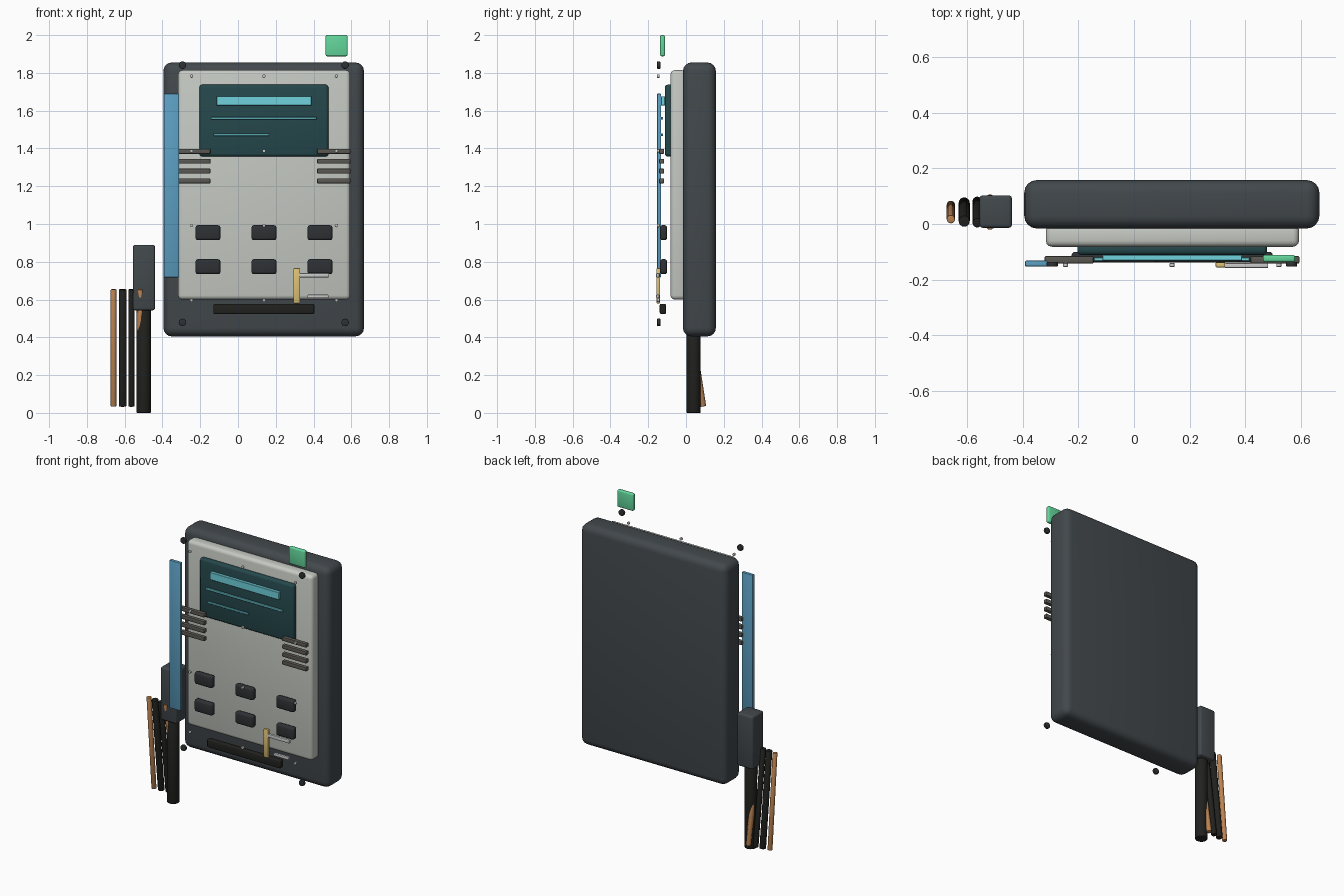
import bpy
import bmesh
from math import radians
from mathutils import Vector

cube = bpy.data.objects.get("Cube")
if cube:
    bpy.data.objects.remove(cube, do_unlink=True)


def material(name, hex_code):
    def linear(c):
        return c / 12.92 if c <= 0.04045 else ((c + 0.055) / 1.055) ** 2.4
    rgb = [linear(b / 255) for b in bytes.fromhex(hex_code)]
    mat = bpy.data.materials.new(name)
    mat.use_nodes = True
    mat.diffuse_color = (*rgb, 1)
    shader = mat.node_tree.nodes["Principled BSDF"]
    shader.inputs["Base Color"].default_value = (*rgb, 1)
    shader.inputs["Roughness"].default_value = 0.6
    return mat


CASE = material("case_grey", "42484c")
PANEL = material("panel_grey", "c6cac3")
GLASS = material("screen_teal", "25484c")
CYAN = material("display_cyan", "70d2de")
BLUE = material("strip_blue", "5c9fc2")
GREEN = material("tab_green", "63d69b")
BRASS = material("brass", "dcc074")
SILVER = material("silver", "d6d9d6")
COPPER = material("copper", "bd8452")
BLACK = material("rubber_black", "21211f")
KEY = material("key_dark", "2e3134")
VENT = material("vent_grey", "5a5852")


def finish(name, bm, mat):
    mesh = bpy.data.meshes.new(name)
    bm.to_mesh(mesh)
    bm.free()
    mesh.materials.append(mat)
    obj = bpy.data.objects.new(name, mesh)
    bpy.context.collection.objects.link(obj)
    bpy.ops.object.select_all(action="DESELECT")
    obj.select_set(True)
    bpy.context.view_layer.objects.active = obj
    bpy.ops.object.shade_smooth_by_angle(angle=radians(35))
    return obj


def box(name, x, y, z, mat, bevel=0.003, segments=3):
    """Rounded block spanning the given (low, high) ranges."""
    bm = bmesh.new()
    bmesh.ops.create_cube(bm, size=1)
    for v in bm.verts:
        v.co = [lo + (hi - lo) * (c + 0.5) for c, (lo, hi) in zip(v.co, (x, y, z))]
    bmesh.ops.bevel(bm, geom=bm.edges[:], offset=bevel, segments=segments,
                    profile=0.5, affect="EDGES")
    return finish(name, bm, mat)


def rod(name, start, end, radius, mat, sides=20, bevel=0.003):
    """Cylinder running between two points, with softened rims."""
    start, end = Vector(start), Vector(end)
    axis = end - start
    bm = bmesh.new()
    bmesh.ops.create_cone(bm, cap_ends=True, segments=sides, radius1=radius,
                          radius2=radius, depth=axis.length)
    rims = [e for e in bm.edges if any(len(f.verts) > 4 for f in e.link_faces)]
    bmesh.ops.bevel(bm, geom=rims, offset=bevel, segments=2, profile=0.5, affect="EDGES")
    turn = axis.to_track_quat("Z", "Y").to_matrix().to_4x4()
    turn.translation = (start + end) / 2
    bm.transform(turn)
    return finish(name, bm, mat)


# Body, front panel and screen
box("housing", (-0.395, 0.667), (-0.016, 0.158), (0.405, 1.855), CASE, 0.045, 4)
box("front_panel", (-0.317, 0.594), (-0.082, 0.0), (0.6, 1.814), PANEL, 0.022)
box("screen", (-0.204, 0.479), (-0.112, -0.07), (1.357, 1.738), GLASS, 0.016)

# Display readout
box("readout_bar", (-0.113, 0.389), (-0.132, -0.111), (1.627, 1.676), CYAN, 0.002, 1)
box("readout_line_long", (-0.144, 0.415), (-0.133, -0.121), (1.553, 1.567), CYAN, 0.002, 1)
box("readout_line_short", (-0.129, 0.165), (-0.133, -0.121), (1.467, 1.479), CYAN, 0.002, 1)

# Side vents
for side, x in (("right", (-0.322, -0.146)), ("left", (0.419, 0.595))):
    for i in range(4):
        z = 1.384 - i * 0.052
        box(f"vent_{side}_{i + 1}", x, (-0.142, -0.116), (z - 0.013, z + 0.013), VENT, 0.004, 2)

# Keypad
for row, z in enumerate((0.954, 0.774)):
    for col in range(3):
        x = -0.159 + col * 0.2965
        box(f"button_{row + 1}_{col + 1}", (x - 0.066, x + 0.066), (-0.138, -0.1),
            (z - 0.04, z + 0.04), KEY, 0.014)

# Lower grip, edge strip and top tab
box("lower_slot", (-0.13, 0.404), (-0.139, -0.106), (0.524, 0.577), BLACK, 0.007)
box("edge_strip", (-0.392, -0.312), (-0.153, -0.132), (0.718, 1.69), BLUE, 0.004, 2)
box("top_tab", (0.464, 0.58), (-0.137, -0.111), (1.888, 2.0), GREEN, 0.008)

# Brass bracket with two silver pins
box("bracket_post", (0.294, 0.328), (-0.156, -0.138), (0.58, 0.766), BRASS, 0.003, 2)
box("bracket_pin_upper", (0.326, 0.483), (-0.158, -0.141), (0.718, 0.74), SILVER, 0.003, 2)
box("bracket_pin_lower", (0.368, 0.479), (-0.158, -0.141), (0.608, 0.626), SILVER, 0.003, 2)

# Corner screws
for i, x in enumerate((-0.294, 0.567)):
    for j, z in enumerate((0.479, 1.841)):
        rod(f"screw_{i + 1}_{j + 1}", (x, -0.153, z), (x, -0.136, z), 0.02, KEY, 16)

# Grid of small studs
for i in range(3):
    for j in range(4):
        x, z = -0.246 + i * 0.3835, 0.596 + j * 0.3955
        rod(f"stud_{i + 1}_{j + 1}", (x, -0.154, z), (x, -0.141, z), 0.009, SILVER, 12, 0.002)

# Side clip with its handle
box("side_clip", (-0.556, -0.439), (-0.014, 0.103), (0.543, 0.89), CASE, 0.012)
rod("clip_handle", (-0.499, 0.04, 0), (-0.499, 0.04, 0.56), 0.038, BLACK, 24, 0.004)

# Fan of leads, each leaning a little further back than the last
leads = ((-0.659, 0.026, 0.015, COPPER), (-0.611, 0.033, 0.02, BLACK),
         (-0.564, 0.039, 0.017, BLACK), (-0.518, 0.048, 0.016, COPPER))
for i, (x, lean, radius, mat) in enumerate(leads):
    rod(f"lead_{i + 1}", (x, 0.043 + lean, 0.034), (x, 0.043 - lean, 0.654), radius, mat, 16)
